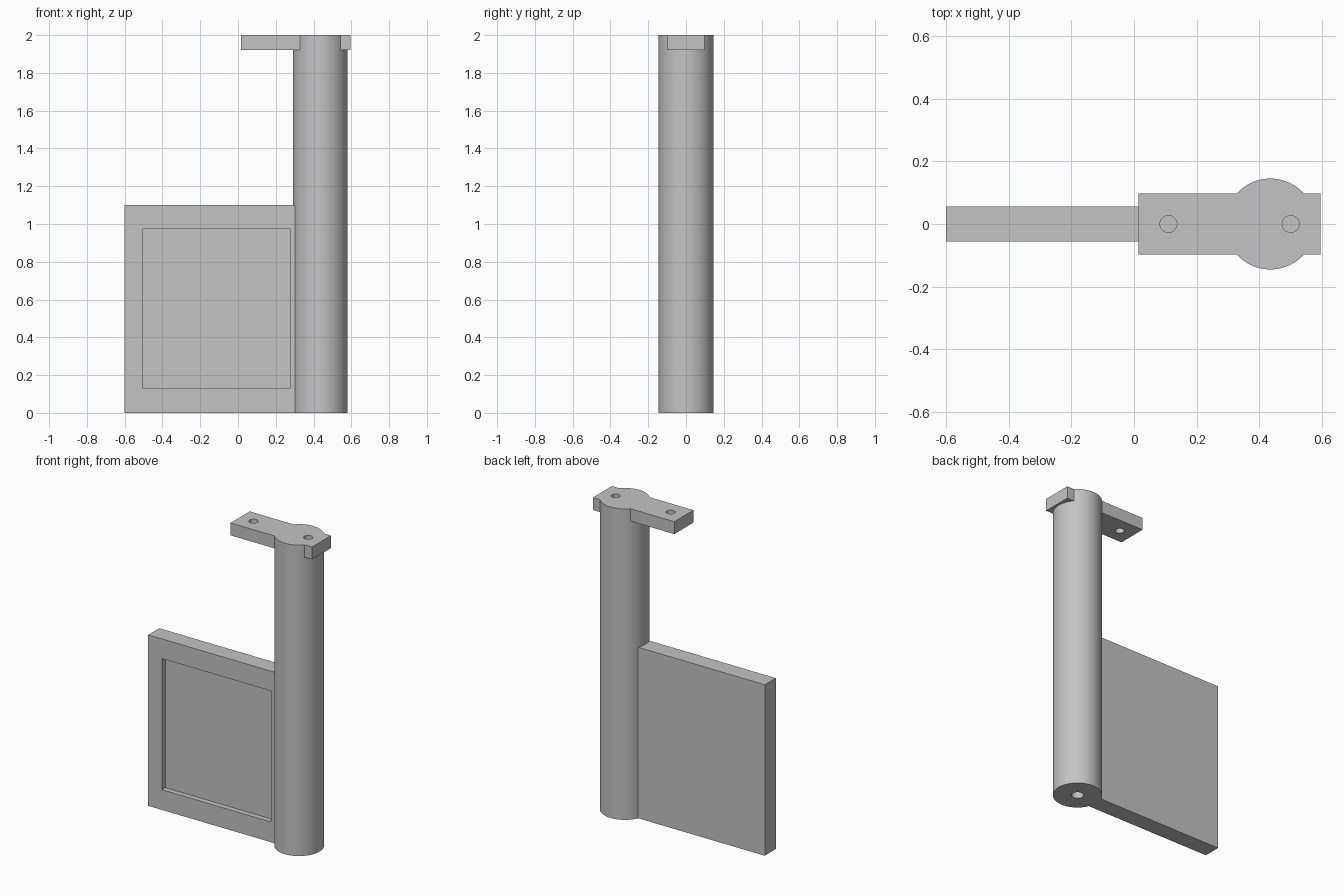
import bpy
import math

old = bpy.data.objects.get("Cube")
if old:
    bpy.data.objects.remove(old, do_unlink=True)

POST_X, POST_R, HEIGHT = 0.435, 0.145, 2.0

grey = bpy.data.materials.new("plain grey")
grey.use_nodes = True
colour = (0.55, 0.55, 0.55, 1)
grey.diffuse_color = colour
grey.node_tree.nodes["Principled BSDF"].inputs["Base Color"].default_value = colour


def finish(name):
    obj = bpy.context.object
    obj.name = name
    obj.data.materials.append(grey)
    return obj


def box(name, x, y, z):
    """Box from (low, high) ranges on each axis."""
    ranges = (x, y, z)
    bpy.ops.mesh.primitive_cube_add(size=1, location=[(a + b) / 2 for a, b in ranges])
    bpy.context.object.scale = [b - a for a, b in ranges]
    bpy.ops.object.transform_apply(location=False, rotation=False, scale=True)
    return finish(name)


def rod(name, x, radius, z, sides):
    """Upright cylinder between two heights."""
    bpy.ops.mesh.primitive_cylinder_add(vertices=sides, radius=radius, depth=z[1] - z[0],
                                        location=(x, 0, (z[0] + z[1]) / 2))
    return finish(name)


def combine(target, other, operation):
    """Apply a boolean and discard the second operand."""
    mod = target.modifiers.new(operation.lower(), "BOOLEAN")
    mod.operation = operation
    mod.solver = "EXACT"
    mod.object = other
    bpy.context.view_layer.objects.active = target
    bpy.ops.object.modifier_apply(modifier=mod.name)
    bpy.data.objects.remove(other, do_unlink=True)


# Round post
post = rod("post_with_panel_and_bracket", POST_X, POST_R, (0, HEIGHT), 96)

# Panel with a shallow rectangular recess in its front
panel = box("panel", (-0.6, 0.35), (-0.056, 0.056), (0, 1.1))
recess = box("recess_cutter", (-0.503, 0.275), (-0.2, -0.021), (0.13, 0.973))
combine(panel, recess, "DIFFERENCE")
combine(post, panel, "UNION")

# Flat bracket across the top of the post
bracket = box("bracket", (0.015, 0.595), (-0.097, 0.097), (1.92, HEIGHT))
combine(post, bracket, "UNION")

# Screw holes in the bracket and pivot socket under the post
for x, radius, z in ((0.11, 0.027, (1.8, 2.1)),
                     (0.5, 0.027, (1.86, 2.1)),
                     (POST_X, 0.036, (-0.1, 0.12))):
    combine(post, rod("hole_cutter", x, radius, z, 32), "DIFFERENCE")

# Smooth round surfaces, crisp edges
bpy.ops.object.select_all(action="DESELECT")
post.select_set(True)
bpy.context.view_layer.objects.active = post
bpy.ops.object.shade_smooth_by_angle(angle=math.radians(30))
